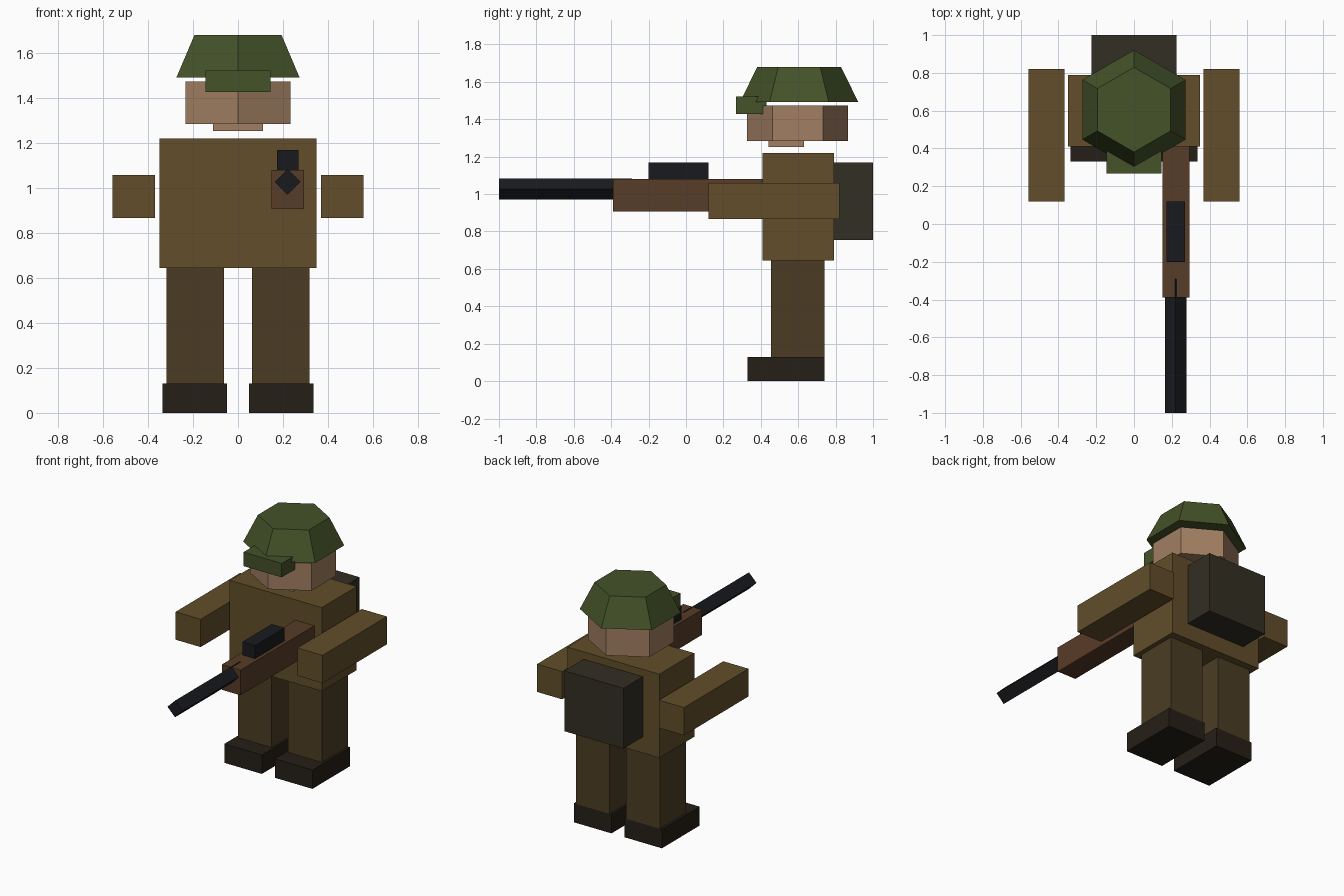
import bpy, bmesh
from math import pi, sin, cos
from mathutils import Vector

if "Cube" in bpy.data.objects:
    bpy.data.objects.remove(bpy.data.objects["Cube"])


def material(name, r, g, b):
    m = bpy.data.materials.new(name)
    m.diffuse_color = [(c / 255) ** 2.2 for c in (r, g, b)] + [1]
    m.use_nodes = True
    m.node_tree.nodes["Principled BSDF"].inputs["Base Color"].default_value = m.diffuse_color
    return m


def finish(name, bm, mat):
    bmesh.ops.recalc_face_normals(bm, faces=bm.faces)
    me = bpy.data.meshes.new(name)
    bm.to_mesh(me)
    bm.free()
    me.materials.append(mat)
    ob = bpy.data.objects.new(name, me)
    bpy.context.collection.objects.link(ob)
    return ob


def box(name, x, y, z, mat):
    """Box from (min, max) ranges along each axis."""
    bm = bmesh.new()
    bmesh.ops.create_cube(bm, size=1)
    for v in bm.verts:
        v.co = Vector([r[0] if c < 0 else r[1] for c, r in zip(v.co, (x, y, z))])
    return finish(name, bm, mat)


def prism(name, n, start, end, r0, r1, u, w, mat):
    """n-sided prism or frustum with a corner along w."""
    bm = bmesh.new()
    rings = []
    for c, r in ((start, r0), (end, r1)):
        rings.append([bm.verts.new(Vector(c) + r * (cos(a) * Vector(w) + sin(a) * Vector(u)))
                      for a in (2 * pi * i / n for i in range(n))])
        bm.faces.new(rings[-1])
    for i in range(n):
        j = (i + 1) % n
        bm.faces.new((rings[0][i], rings[0][j], rings[1][j], rings[1][i]))
    return finish(name, bm, mat)


jacket = material("jacket_brown", 98, 79, 46)
trousers = material("trouser_brown", 76, 63, 40)
leather = material("boot_dark", 42, 36, 29)
canvas = material("pack_dark", 54, 50, 40)
skin = material("skin", 160, 126, 98)
green = material("helmet_green", 70, 83, 45)
wood = material("wood", 88, 62, 43)
metal = material("gunmetal", 31, 32, 36)

# Body
box("torso", (-0.35, 0.35), (0.41, 0.79), (0.645, 1.22), jacket)
box("backpack", (-0.225, 0.225), (0.78, 1.0), (0.755, 1.17), canvas)

# Limbs, mirrored left and right
for side, s in (("left", 1), ("right", -1)):
    def span(a, b):
        return sorted((s * a, s * b))
    box(side + "_arm", span(0.368, 0.559), (0.12, 0.82), (0.867, 1.058), jacket)
    box(side + "_leg", span(0.063, 0.319), (0.455, 0.74), (0.13, 0.645), trousers)
    box(side + "_boot", span(0.049, 0.335), (0.33, 0.74), (0, 0.13), leather)

# Head and helmet: hexagonal, corners facing front and back
X, Y, Z = (1, 0, 0), (0, 1, 0), (0, 0, 1)
box("neck", (-0.111, 0.111), (0.44, 0.63), (1.253, 1.34), skin)
prism("head", 6, (0, 0.597, 1.285), (0, 0.597, 1.473), 0.27, 0.27, X, Y, skin)
prism("helmet", 6, (0, 0.605, 1.492), (0, 0.605, 1.68), 0.316, 0.224, X, Y, green)
box("helmet_visor", (-0.145, 0.145), (0.268, 0.43), (1.427, 1.523), green)

# Rifle
box("rifle_stock", (0.15, 0.293), (-0.39, 0.46), (0.907, 1.08), wood)
box("rifle_sight", (0.173, 0.27), (-0.2, 0.12), (1.08, 1.17), metal)
prism("rifle_barrel", 4, (0.221, -1.0, 1.027), (0.221, -0.29, 1.027), 0.057, 0.057, X, Z, metal)
